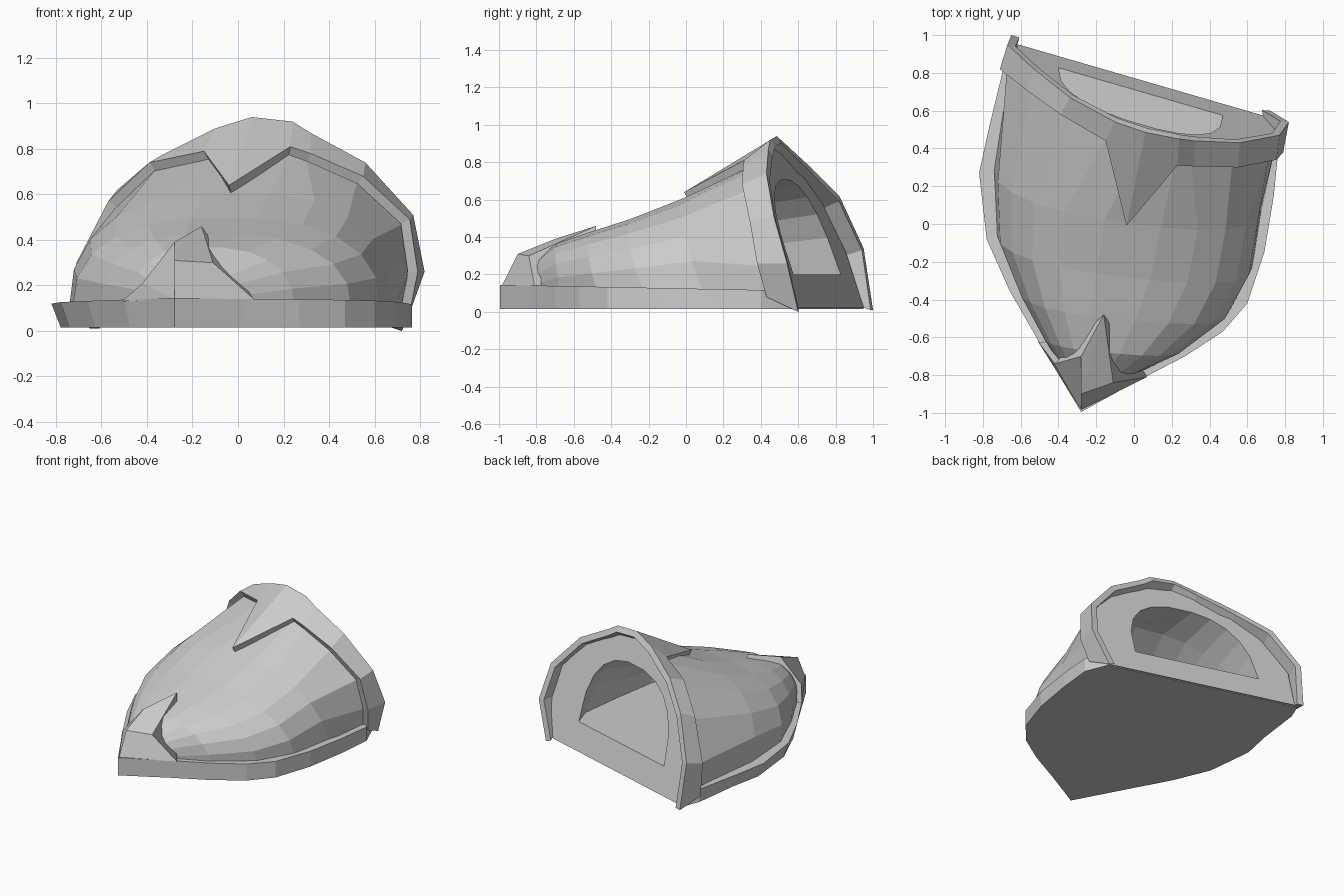
import bpy, bmesh
from math import sin, cos, pi
from mathutils import Vector

if "Cube" in bpy.data.objects:
    bpy.data.objects.remove(bpy.data.objects["Cube"])

N = 12  # points per arch


def make(name, verts, faces, fix=True):
    me = bpy.data.meshes.new(name)
    me.from_pydata([tuple(v) for v in verts], [], faces)
    if fix:
        bm = bmesh.new()
        bm.from_mesh(me)
        bmesh.ops.recalc_face_normals(bm, faces=bm.faces)
        bm.to_mesh(me)
        bm.free()
    ob = bpy.data.objects.new(name, me)
    bpy.context.collection.objects.link(ob)
    return ob


def loft(name, rings):
    # closed rings joined in order and capped at both ends
    n = len(rings[0])
    verts = [p for r in rings for p in r]
    faces = [(k * n + i, k * n + (i + 1) % n, (k + 1) * n + (i + 1) % n, (k + 1) * n + i)
             for k in range(len(rings) - 1) for i in range(n)]
    faces.append(tuple(range(n)))
    faces.append(tuple((len(rings) - 1) * n + i for i in range(n)))
    return make(name, verts, faces)


def wall(x, z):
    # sloping, skewed plane of the rear opening
    return Vector((x, 0.765 - 0.29 * (x - 0.05) - 0.34 * z, z))


def arch(left, right, crest, base, p=0.8, width=1.0, height=1.0):
    # superellipse arch in the plane of two foot points and a crest point
    L, R, C = Vector((*left, base)), Vector((*right, base)), Vector(crest)
    f = (C.x - L.x) / (R.x - L.x)
    M = L.lerp(R, f)
    pts = []
    for i in range(N):
        a = pi * i / (N - 1)
        s = abs(cos(a)) ** p * width
        foot = M.lerp(L if a < pi / 2 else R, s)
        pts.append(foot + (C - M) * (max(sin(a), 0) ** p * height))
    return pts


# Rear arch: back edge, and front edge with its pointed V
back_edge = [(-.65, 1.0, .01), (-.67, .95, .34), (-.53, .82, .62), (-.34, .67, .77),
             (-.10, .54, .89), (.06, .485, .94), (.24, .45, .92), (.32, .44, .87),
             (.56, .43, .74), (.77, .47, .51), (.82, .54, .26), (.72, .60, 0)]
front_edge = [(-.70, .83, .06), (-.71, .82, .30), (-.57, .71, .57), (-.39, .58, .74),
              (-.15, .44, .79), (-.04, -.01, .64), (.23, .31, .81), (.32, .305, .78),
              (.55, .30, .68), (.755, .34, .49), (.79, .38, .26), (.755, .43, .08)]
band = make("collar_band", back_edge + front_edge,
            [(i, N + i, N + i + 1, i + 1) for i in range(N - 1)], fix=False)
mod = band.modifiers.new("thickness", 'SOLIDIFY')
mod.thickness = 0.045
mod.offset = -1

# Body: hollow shell lofted from the cavity, out of the opening, then to the toe
stations = [((-.69, .66), (.70, .40), (.08, .24, .76)),
            ((-.745, .30), (.68, .10), (.0, .0, .61)),
            ((-.73, -.05), (.63, -.22), (-.06, -.28, .50)),
            ((-.61, -.35), (.50, -.47), (-.13, -.50, .43)),
            ((-.48, -.60), (.25, -.67), (-.16, -.68, .37)),
            ((-.37, -.77), (-.02, -.80), (-.20, -.81, .27))]
under_band = [Vector((x * 0.945, y + 0.02, z * 0.95)) for x, y, z in front_edge]
under_band[5] = Vector((.03, .38, .77))
outer = [under_band] + [arch(*s, 0.08) for s in stations[1:]]
inner = [arch(L, R, (C[0], C[1], 0.2 + (C[2] - 0.2) * 0.82), 0.2, width=0.7)
         for L, R, C in stations[:4]]
hole = []
for i in range(N):
    a = pi * i / (N - 1)
    c = cos(a)
    x = 0.035 - 0.435 * (abs(c) ** 0.85) * (1 if c > 0 else -1)
    hole.append(wall(x, 0.2 + 0.51 * max(sin(a), 0) ** 0.75))
rim = [wall(0.05 + (x - 0.05) * 0.95, max(0.02, z * 0.94)) for x, y, z in back_edge]
loft("shell_body", inner[::-1] + [hole, rim] + outer)

# Sole rim following the pointed outline, its rear edge tucked behind the wall
outline = [(-.28, -.995), (.02, -.83), (.27, -.70), (.47, -.57), (.60, -.42), (.69, -.15),
           (.74, .15), (.765, .40), (.70, .56), (-.64, .95), (-.69, .83), (-.77, .50),
           (-.82, .27), (-.78, -.08), (-.66, -.35), (-.50, -.63)]
low = [(x * 0.95 if x < -0.4 and y < 0.8 else x, y, 0.015) for x, y in outline]
top = [(x, y - (0.06 if i in (8, 9) else 0), 0.125 - 0.02 * y)
       for i, (x, y) in enumerate(outline)]
loft("sole_rim", [low, top])

# Toe prow: faceted pointed plate over the tip
prow = [(-.28, -.985, .14), (-.28, -.90, .31), (-.11, -.84, .30), (.07, -.81, .14),
        (-.16, -.48, .46), (-.28, -.70, .39), (-.42, -.74, .21), (-.51, -.62, .13),
        (-.16, -.52, .13)]
make("toe_prow", prow, [(0, 3, 2, 1), (1, 2, 4), (1, 4, 5), (0, 1, 5, 6), (0, 6, 7),
                        (3, 8, 4, 2), (7, 6, 5, 4, 8), (0, 7, 8, 3)])
